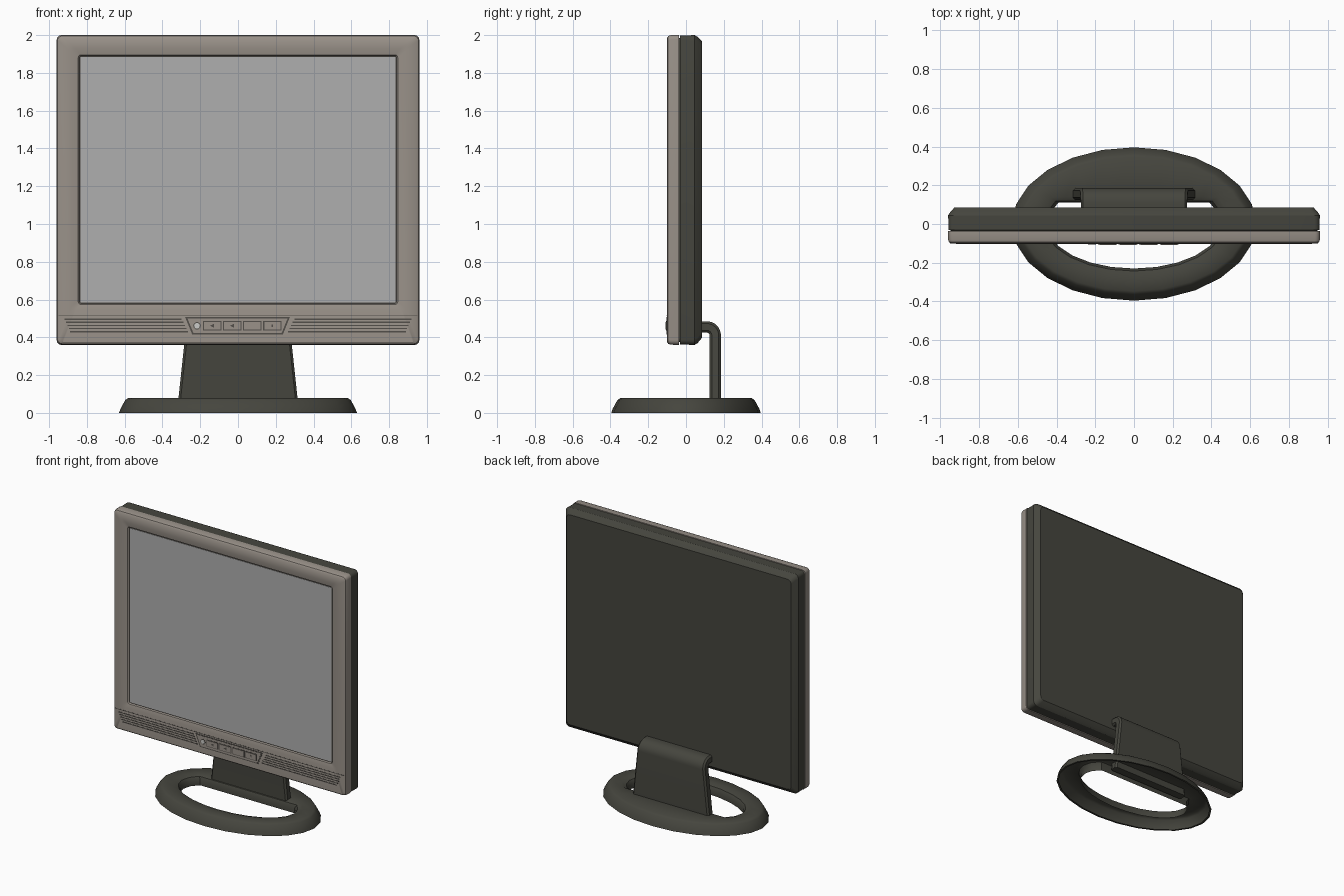
import bpy, bmesh, math

if "Cube" in bpy.data.objects:
    bpy.data.objects.remove(bpy.data.objects["Cube"])


def material(name, rgb):
    m = bpy.data.materials.new(name)
    m.diffuse_color = (*rgb, 1)
    m.use_nodes = True
    m.node_tree.nodes["Principled BSDF"].inputs["Base Color"].default_value = m.diffuse_color
    return m


DARK = material("dark grey plastic", (0.060, 0.060, 0.048))
BEZEL = material("warm grey bezel", (0.32, 0.285, 0.25))
SCREEN = material("screen grey", (0.43, 0.43, 0.43))
SLOT = material("slot shadow", (0.085, 0.078, 0.068))
LAMP = material("lamp light grey", (0.6, 0.6, 0.58))


def finish(name, bm, mat, smooth=None):
    bmesh.ops.recalc_face_normals(bm, faces=bm.faces)
    me = bpy.data.meshes.new(name)
    bm.to_mesh(me)
    bm.free()
    ob = bpy.data.objects.new(name, me)
    bpy.context.collection.objects.link(ob)
    me.materials.append(mat)
    if smooth:
        bpy.ops.object.select_all(action='DESELECT')
        ob.select_set(True)
        bpy.context.view_layer.objects.active = ob
        bpy.ops.object.shade_smooth_by_angle(angle=math.radians(smooth))
    return ob


def skin(name, loops, mat, cap_start=False, cap_end=False, smooth=None):
    """Join closed loops of points with quads."""
    bm = bmesh.new()
    rings = [[bm.verts.new(p) for p in loop] for loop in loops]
    n = len(rings[0])
    for a, b in zip(rings, rings[1:]):
        for i in range(n):
            j = (i + 1) % n
            bm.faces.new((a[i], a[j], b[j], b[i]))
    if cap_start:
        bm.faces.new(rings[0])
    if cap_end:
        bm.faces.new(rings[-1])
    return finish(name, bm, mat, smooth)


def rounded_rect(hw, z0, z1, y, r, seg=4):
    pts = []
    corners = ((hw - r, z1 - r), (r - hw, z1 - r), (r - hw, z0 + r), (hw - r, z0 + r))
    for k, (cx, cz) in enumerate(corners):
        for i in range(seg + 1):
            a = math.pi / 2 * (k + i / seg)
            pts.append((cx + r * math.cos(a), y, cz + r * math.sin(a)))
    return pts


def plate(name, pts, y0, y1, mat):
    """Flat prism from an x-z outline."""
    return skin(name, [[(x, y, z) for x, z in pts] for y in (y0, y1)], mat, True, True)


def box_pts(x, z, w, h):
    return [(x - w / 2, z - h / 2), (x + w / 2, z - h / 2),
            (x + w / 2, z + h / 2), (x - w / 2, z + h / 2)]


# Rear shell with chamfered back edge
skin("rear_shell", [
    rounded_rect(0.945, 0.375, 1.985, -0.040, 0.02),
    rounded_rect(0.945, 0.375, 1.985, -0.033, 0.02),
    rounded_rect(0.957, 0.362, 1.997, -0.031, 0.025),
    rounded_rect(0.960, 0.360, 2.000, 0.045, 0.03),
    rounded_rect(0.950, 0.368, 1.992, 0.060, 0.03),
    rounded_rect(0.928, 0.398, 1.966, 0.085, 0.03),
], DARK, True, True, 25)

# Front bezel frame around the screen
skin("front_bezel", [
    rounded_rect(0.945, 0.375, 1.985, -0.036, 0.02),
    rounded_rect(0.960, 0.360, 2.000, -0.036, 0.025),
    rounded_rect(0.960, 0.361, 2.000, -0.080, 0.025),
    rounded_rect(0.956, 0.366, 1.995, -0.094, 0.025),
    rounded_rect(0.944, 0.376, 1.984, -0.101, 0.02),
    rounded_rect(0.880, 0.545, 1.930, -0.101, 0.02),
    rounded_rect(0.846, 0.574, 1.896, -0.094, 0.015),
    rounded_rect(0.838, 0.580, 1.890, -0.083, 0.01),
], BEZEL, smooth=30)

# Screen, with a thin dark line around it
plate("screen_border", box_pts(0, 1.235, 1.69, 1.324), -0.080, -0.084, SLOT)
plate("screen", box_pts(0, 1.235, 1.666, 1.30), -0.080, -0.086, SCREEN)

# Seam above the speaker strip
FRONT = -0.101
plate("strip_seam", box_pts(0, 0.517, 1.90, 0.005), FRONT + 0.003, FRONT - 0.001, SLOT)

# Speaker slots on both sides
for side, label in ((-1, "left"), (1, "right")):
    for i in range(5):
        z = 0.496 - i * 0.0165
        d = 0.5 - z
        outer, inner = 0.92 - 0.45 * d, 0.30 - 0.5 * d
        plate(f"{label}_speaker_slot_{i + 1}",
              box_pts(side * (outer + inner) / 2, z, outer - inner, 0.007),
              FRONT + 0.003, FRONT - 0.0015, SLOT)

# Control panel
plate("panel_outline", [(-0.280, 0.508), (0.275, 0.508), (0.238, 0.416), (-0.243, 0.416)],
      FRONT + 0.003, FRONT - 0.002, SLOT)
plate("control_panel", [(-0.268, 0.501), (0.263, 0.501), (0.231, 0.423), (-0.236, 0.423)],
      FRONT + 0.003, FRONT - 0.003, BEZEL)
for i in range(4):
    x = -0.136 + i * 0.106
    plate(f"button_gap_{i + 1}", box_pts(x, 0.461, 0.098, 0.052),
          FRONT + 0.003, FRONT - 0.004, SLOT)
    plate(f"button_{i + 1}", box_pts(x, 0.461, 0.086, 0.041),
          FRONT + 0.003, FRONT - 0.007, BEZEL)
    # small arrow marks on the first two, plain dashes on the last
    if i < 2:
        marks = [(x - 0.013, 0.461), (x + 0.010, 0.450), (x + 0.010, 0.472)]
        plate(f"button_mark_{i + 1}", marks, FRONT, FRONT - 0.008, SLOT)
    elif i == 3:
        plate("button_mark_4", box_pts(x, 0.461, 0.008, 0.014), FRONT, FRONT - 0.008, SLOT)


def disc(r):
    return [(-0.217 + r * math.cos(i * math.pi / 6), 0.461 + r * math.sin(i * math.pi / 6))
            for i in range(12)]


plate("lamp_ring", disc(0.020), FRONT, FRONT - 0.004, SLOT)
plate("power_lamp", disc(0.015), FRONT, FRONT - 0.006, LAMP)


# Stand neck: a plate that curls forward into the rear shell
path = [(0.155, 0.03, 1, 0), (0.155, 0.41, 1, 0)]
for i in range(1, 9):
    a = math.pi / 2 * i / 8
    c, s = math.cos(a), math.sin(a)
    path.append((0.11 + 0.045 * c, 0.41 + 0.045 * s, c, s))
path.append((0.07, 0.455, 0, 1))


def neck_loop(y, z, ny, nz):
    hw, t, b = 0.3235 - 0.107 * z, 0.03, 0.012
    section = [(hw - b, t), (hw, t - b), (hw, b - t), (hw - b, -t),
               (b - hw, -t), (-hw, b - t), (-hw, t - b), (b - hw, t)]
    return [(x, y + ny * o, z + nz * o) for x, o in section]


skin("stand_neck", [neck_loop(*p) for p in path], DARK, True, True, 30)


# Oval base: hollow ring with a straight-backed opening
def oval(rx, ry, z, y_max=9):
    return [(rx * math.cos(i * math.pi / 12), min(ry * math.sin(i * math.pi / 12), y_max), z)
            for i in range(24)]


skin("oval_base", [
    oval(0.615, 0.382, 0.0),
    oval(0.630, 0.396, 0.0),
    oval(0.622, 0.388, 0.022),
    oval(0.597, 0.363, 0.068),
    oval(0.580, 0.347, 0.079),
    oval(0.500, 0.275, 0.079, 0.14),
    oval(0.465, 0.243, 0.068, 0.12),
    oval(0.450, 0.230, 0.045, 0.11),
    oval(0.450, 0.230, 0.008, 0.11),
], DARK, smooth=35)
